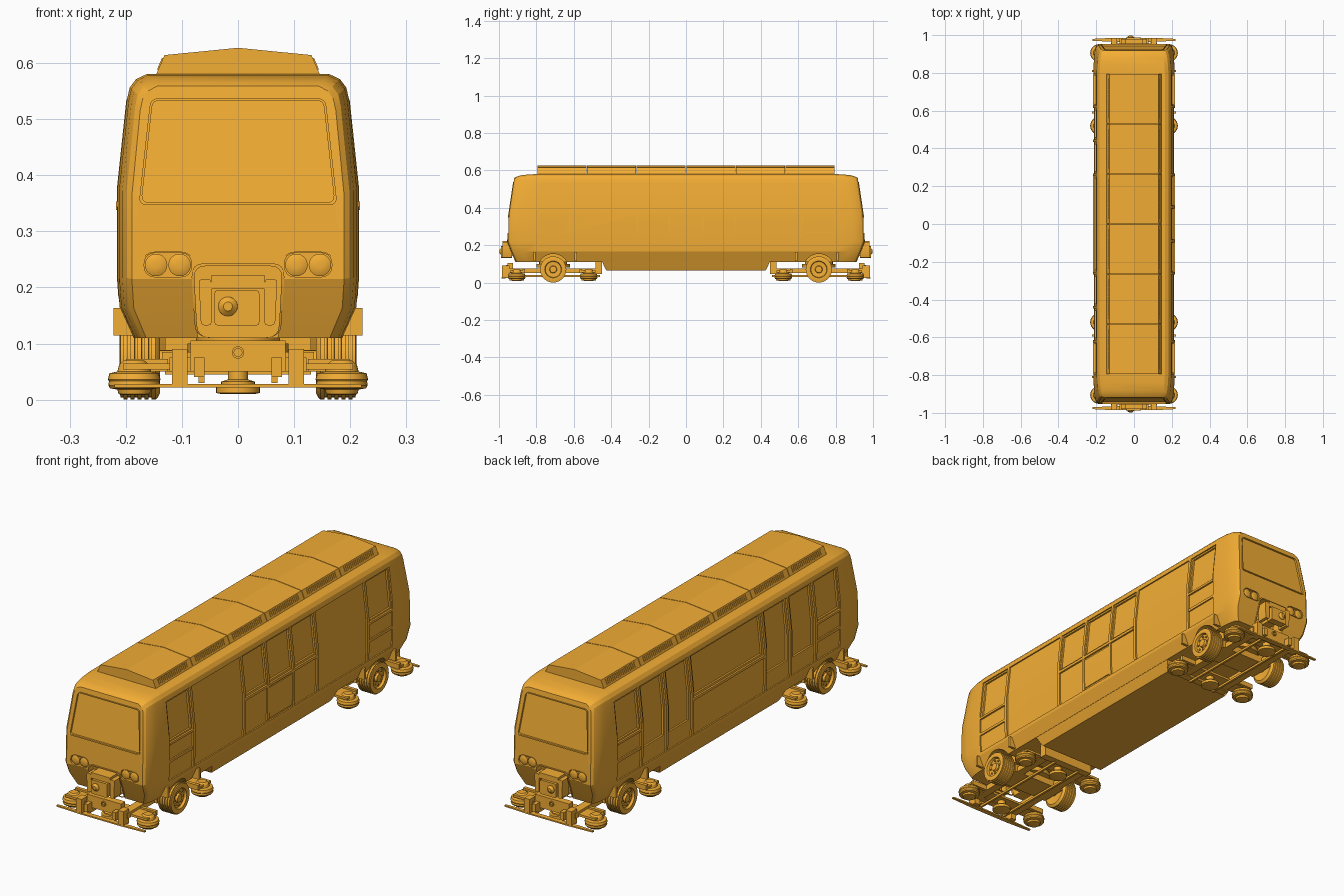
import bpy, bmesh, math
from mathutils import Vector

if "Cube" in bpy.data.objects:
    bpy.data.objects.remove(bpy.data.objects["Cube"])

PROFILE = [(.11, .186), (.165, .211), (.22, .215), (.375, .215), (.535, .198),
           (.556, .193), (.571, .182), (.58, .163)]           # body half width by height
NOSE = [(.11, .908), (.21, .952), (.345, .95), (.56, .918), (.58, .90)]  # end face y by height
paint = bpy.data.materials.new('ochre_paint')
paint.diffuse_color = (.9, .42, .035, 1)
paint.use_nodes = True
paint.node_tree.nodes["Principled BSDF"].inputs["Base Color"].default_value = paint.diffuse_color


def interp(table, z):
    z = min(max(z, table[0][0]), table[-1][0])
    for (a, u), (b, v) in zip(table, table[1:]):
        if z <= b:
            return u + (v - u) * (z - a) / (b - a)


def loft(name, rings, cap='ngon', angle=30):
    bm = bmesh.new()
    vs = [[bm.verts.new(p) for p in r] for r in rings]
    n = len(rings[0])
    for a, b in zip(vs, vs[1:]):
        for i in range(n):
            j = (i + 1) % n
            bm.faces.new((a[i], a[j], b[j], b[i]))
    for r in (vs[0], vs[-1]):
        if cap == 'ngon':
            bm.faces.new(r)
        elif cap == 'strip':
            for i in range(n // 2 - 1):
                bm.faces.new((r[i], r[i + 1], r[n - 2 - i], r[n - 1 - i]))
    bmesh.ops.remove_doubles(bm, verts=bm.verts, dist=1e-5)
    bmesh.ops.recalc_face_normals(bm, faces=bm.faces)
    me = bpy.data.meshes.new(name)
    bm.to_mesh(me)
    bm.free()
    me.materials.append(paint)
    ob = bpy.data.objects.new(name, me)
    bpy.context.collection.objects.link(ob)
    smooth(ob, angle)
    return ob


def smooth(ob, angle=30):
    bpy.ops.object.select_all(action='DESELECT')
    ob.select_set(True)
    bpy.context.view_layer.objects.active = ob
    bpy.ops.object.shade_smooth_by_angle(angle=math.radians(angle))


def box(name, x0, x1, y0, y1, z0, z1):
    return loft(name, [[(x0, y0, z), (x1, y0, z), (x1, y1, z), (x0, y1, z)] for z in (z0, z1)])


def lathe(name, prof, axis, loc, n=28):
    rings = []
    for r, h in prof:
        ring = []
        for k in range(n):
            c, s = r * math.cos(2 * math.pi * k / n), r * math.sin(2 * math.pi * k / n)
            ring.append(Vector(loc) + Vector({'x': (h, c, s), 'y': (c, h, s), 'z': (c, s, h)}[axis]))
        rings.append(ring)
    return loft(name, rings)


def rpoly(corners, r, n=5):
    out = []
    for i, c in enumerate(corners):
        p = Vector(c)
        a = p + (Vector(corners[i - 1]) - p).normalized() * r
        b = p + (Vector(corners[(i + 1) % len(corners)]) - p).normalized() * r
        for k in range(n):
            t = k / (n - 1)
            out.append(a * (1 - t) ** 2 + p * 2 * t * (1 - t) + b * t * t)
    return out


def side_panel(name, s, y0, y1, z0, z1, d0, d1):
    zs = [z0] + [z for z, _ in PROFILE if z0 + .001 < z < z1 - .001] + [z1]
    sec = [(s * (interp(PROFILE, z) + d0), z) for z in zs]
    sec += [(s * (interp(PROFILE, z) + d1), z) for z in reversed(zs)]
    return loft(name, [[(x, y, z) for x, z in sec] for y in (y0, y1)])


def on_end(poly, s, d):
    return [(x, s * (interp(NOSE, z) + d), z) for x, z in poly]


def rim(name, outer, inner, s, d0, d1):
    r = [on_end(outer, s, d0), on_end(outer, s, d1), on_end(inner, s, d1), on_end(inner, s, d0)]
    return loft(name, r + [r[0]], cap=None)


# Body shell
half = [(x, z) for z, x in PROFILE]
section = half + [(-x, z) for x, z in reversed(half)]
stations = [(0, .88, .955), (.008, .925, .972), (.025, .96, .986), (.06, .985, .995)]


def station(s, inset, sx, sz):
    pts = [(x * sx, .11 + (z - .11) * sz) for x, z in section]
    return [(x, s * (interp(NOSE, z) - inset), z) for x, z in pts]


rings = [station(-1, *t) for t in stations]
rings += [[(x, y, z) for x, z in section] for y in (-.8, .8)]
rings += [station(1, *t) for t in reversed(stations)]
body = loft('body_shell', rings, 'strip')

# Cutters: side recesses, windows, windscreens, light pockets, coupler pockets, wheel arches
SCREEN = [(-.172, .352), (.172, .352), (.152, .533), (-.152, .533)]
SCREEN_OUT = [(-.177, .347), (.177, .347), (.156, .537), (-.156, .537)]
POCKET = [(-.072, .10), (.072, .10), (.079, .238), (-.079, .238)]
POCKET_OUT = [(-.076, .111), (.076, .111), (.084, .243), (-.084, .243)]
POCKET_IN = [(-.072, .111), (.072, .111), (.079, .238), (-.079, .238)]
right_windows = [(-.785, -.635, .36), (-.25, -.1, .36), (-.08, .08, .36), (.1, .25, .36), (.635, .785, .36)]
left_windows = [(-.785, -.635, .36), (-.6, -.46, .26), (-.42, -.28, .26), (-.24, .24, .36),
                (.28, .42, .26), (.46, .6, .26), (.635, .785, .36)]
cutters = []
for s, wins in ((1, right_windows), (-1, left_windows)):
    cutters.append(side_panel('side_cut', s, -.795, .795, .18, .535, -.006, .03))
    for y0, y1, z0 in wins:
        cutters.append(side_panel('window_cut', s, y0, y1, z0, .527, -.014, .02))
    for e in (-1, 1):
        cutters.append(lathe('arch_cut', [(.083, -.06), (.083, .06)], 'x', (s * .175, e * .71, .07), 32))


def light_poly(cx, r):
    return rpoly([(cx - .021 - r, .24 - r), (cx + .021 + r, .24 - r),
                  (cx + .021 + r, .24 + r), (cx - .021 - r, .24 + r)], r)


for e in (-1, 1):
    p = rpoly(SCREEN, .012)
    cutters.append(loft('screen_cut', [on_end(p, e, -.006), on_end(p, e, .03)]))
    p = rpoly(POCKET, .022)
    cutters.append(loft('pocket_cut', [[(x, e * y, z) for x, z in p] for y in (.86, 1.02)]))
    for s in (-1, 1):
        p = light_poly(s * .125, .022)
        cutters.append(loft('light_cut', [on_end(p, e, -.012), on_end(p, e, .02)]))
group = bpy.data.collections.new('cutters')
for c in cutters:
    c.hide_render = True
    group.objects.link(c)
m = body.modifiers.new('cut', 'BOOLEAN')
m.operand_type, m.collection, m.solver = 'COLLECTION', group, 'EXACT'
bpy.ops.object.select_all(action='DESELECT')
bpy.context.view_layer.objects.active = body
bpy.ops.object.modifier_apply(modifier='cut')
for c in cutters:
    bpy.data.objects.remove(c)
bpy.data.collections.remove(group)
smooth(body, 20)

# Side posts, rails and sills
for s, posts in ((1, (.62, .26, .09)), (-1, (.62, .44, .26))):
    for y in posts:
        for e in (-1, 1):
            side_panel('side_post', s, e * y - .007, e * y + .007, .18, .535, -.008, .001)
    for e in (-1, 1):
        a, b = sorted((e * .627, e * .795))
        side_panel('end_rail', s, a, b, .262, .274, -.008, 0)
        side_panel('end_sill', s, a, b, .343, .353, -.008, .002)
    side_panel('middle_sill', s, -.253, .253, .338, .35, -.008, .002)
side_panel('door_lower_panel', 1, -.083, .083, .19, .33, -.008, -.002)

# Lower centre skirt
loft('under_skirt', [[(-w, -y, z), (w, -y, z), (w, y, z), (-w, y, z)]
                     for z, w, y in ((.065, .165, .425), (.075, .17, .432), (.115, .187, .45))])

# Roof units with side grilles
step = 1.59 / 6
roof = [(.147, .577), (.131, .614), (0, .627), (-.131, .614), (-.147, .577)]
for k in range(6):
    y = -.795 + k * step
    loft('roof_unit', [[(x, v, z) for x, z in roof] for v in (y + .0015, y + step - .0015)], angle=3)
slat = loft('roof_grille', [[(.138, y, .588), (.1445, y, .588), (.1355, y, .609), (.129, y, .609)]
                            for y in (-.765, -.759)])
for count, off in ((18, .0118), (6, step)):
    a = slat.modifiers.new('repeat', 'ARRAY')
    a.use_relative_offset, a.use_constant_offset = False, True
    a.count, a.constant_offset_displace = count, (0, off, 0)
slat.modifiers.new('both_sides', 'MIRROR')

# Tyre, hub and guide wheel profiles
tyre = [(.04, -.033), (.058, -.036), (.066, -.032)]
for k in range(5):
    h = -.028 + k * .0125
    tyre += [(.07, h), (.07, h + .007), (.066, h + .0075), (.066, h + .012)]
tyre += [(.058, .036), (.045, .035), (.042, .024), (.02, .022), (.017, .032), (.008, .033)]
guide = [(.02, .008), (.028, .01), (.03, .018), (.043, .02), (.046, .025), (.045, .033),
         (.047, .036), (.044, .047), (.03, .05), (.027, .062), (.018, .07)]
small = [(.03, .01), (.039, .012), (.039, .024), (.03, .026), (.03, .032), (.018, .036), (.018, .06)]

for e in (-1, 1):
    def ebox(name, x0, x1, y0, y1, z0, z1):
        a, b = sorted((e * y0, e * y1))
        return box(name, x0, x1, a, b, z0, z1)

    # End face trim
    rim('windscreen_frame', rpoly(SCREEN_OUT, .015), rpoly(SCREEN, .012), e, -.004, .003)
    rim('coupler_pocket_rim', rpoly(POCKET_OUT, .024), rpoly(POCKET_IN, .022), e, -.006, .004)
    # Coupler
    ebox('coupler_shank', -.022, .022, .85, .97, .145, .185)
    p = rpoly([(-.042, .132), (.038, .132), (.038, .195), (-.042, .195)], .006, 3)
    loft('coupler_head', [[(x, e * y, z) for x, z in p] for y in (.955, .988)])
    lathe('coupler_cone', [(.018, .98 * e), (.017, .99 * e), (.008, .998 * e)], 'y', (-.018, 0, .166))
    ebox('coupler_hood', -.047, .047, .92, .98, .197, .222)
    # Bogie frame and thin cross bar
    loft('end_cross_bar', [[(x, e * (.975 - w), z), (x, e * (.975 + w), z), (x, e * (.975 + w), z + .006),
                            (x, e * (.975 - w), z + .006)] for x, w, z in
                           ((-.22, .005, .022), (-.1, .011, .022), (.1, .011, .022), (.22, .005, .022))])
    ebox('bogie_end_beam', -.085, .085, .925, .955, .05, .105)
    lathe('tow_eye', [(.011, .95 * e), (.011, .962 * e), (.007, .962 * e), (.007, .955 * e)], 'y', (0, 0, .084))
    ebox('bogie_inner_beam', -.13, .13, .45, .485, .045, .11)
    ebox('bogie_bolster', -.135, .135, .65, .77, .05, .085)
    lathe('bogie_pivot', [(.09, .08), (.09, .1), (.075, .1), (.075, .116)], 'z', (0, e * .71, 0))
    lathe('axle', [(.018, -.15), (.018, .15)], 'x', (0, e * .71, .07), 16)
    for y in (.905, .52):
        ebox('guide_cross_plate', -.205, .205, y - .035, y + .035, .054, .064)
        lathe('centre_guide_wheel', small, 'z', (0, e * y, 0))
    for s in (-1, 1):
        def sbox(name, x0, x1, *r):
            a, b = sorted((s * x0, s * x1))
            return ebox(name, a, b, *r)

        for cx in (.104, .146):
            y = e * interp(NOSE, .24)
            lathe('headlight', [(.02, -.014 * e), (.02, -.003 * e), (.014, 0), (.006, .001 * e)],
                  'y', (s * cx, y, .24))
        p, q = light_poly(s * .125, .024), light_poly(s * .125, .0215)
        rim('headlight_rim', p, q, e, -.004, .002)
        p = rpoly([(s * .047, .132), (s * .066, .132), (s * .07, .215), (s * .047, .215)], .007, 3)
        loft('coupler_bracket', [[(x, e * y, z) for x, z in p] for y in (.93, .98)])
        lathe('road_wheel', [(r, h * s) for r, h in tyre], 'x', (s * .175, e * .71, .07), 36)
        for k in range(8):
            t = k * math.pi / 4
            lathe('wheel_bolt', [(.004, s * .02), (.004, s * .029)], 'x',
                  (s * .175, e * .71 + .031 * math.cos(t), .07 + .031 * math.sin(t)), 6)
        for y in (.905, .52):
            lathe('guide_wheel', guide, 'z', (s * .185, e * y, 0))
        sbox('bogie_side_beam', .085, .122, .45, .96, .05, .075)
        sbox('bogie_end_block', .09, .118, .945, .985, .024, .09)
        sbox('bogie_end_lug', .06, .078, .95, .985, .04, .075)
        sbox('guide_arm', .125, .2, .86, .875, .05, .072)
        sbox('guide_arm', .125, .2, .555, .57, .05, .072)
        sbox('collector_bar', .06, .07, .46, .97, .03, .04)
        # Wheel arch edge flares
        for y in (.59, .81):
            sbox('arch_flare', .18, .222, y - .006, y + .006, .114, .163)
